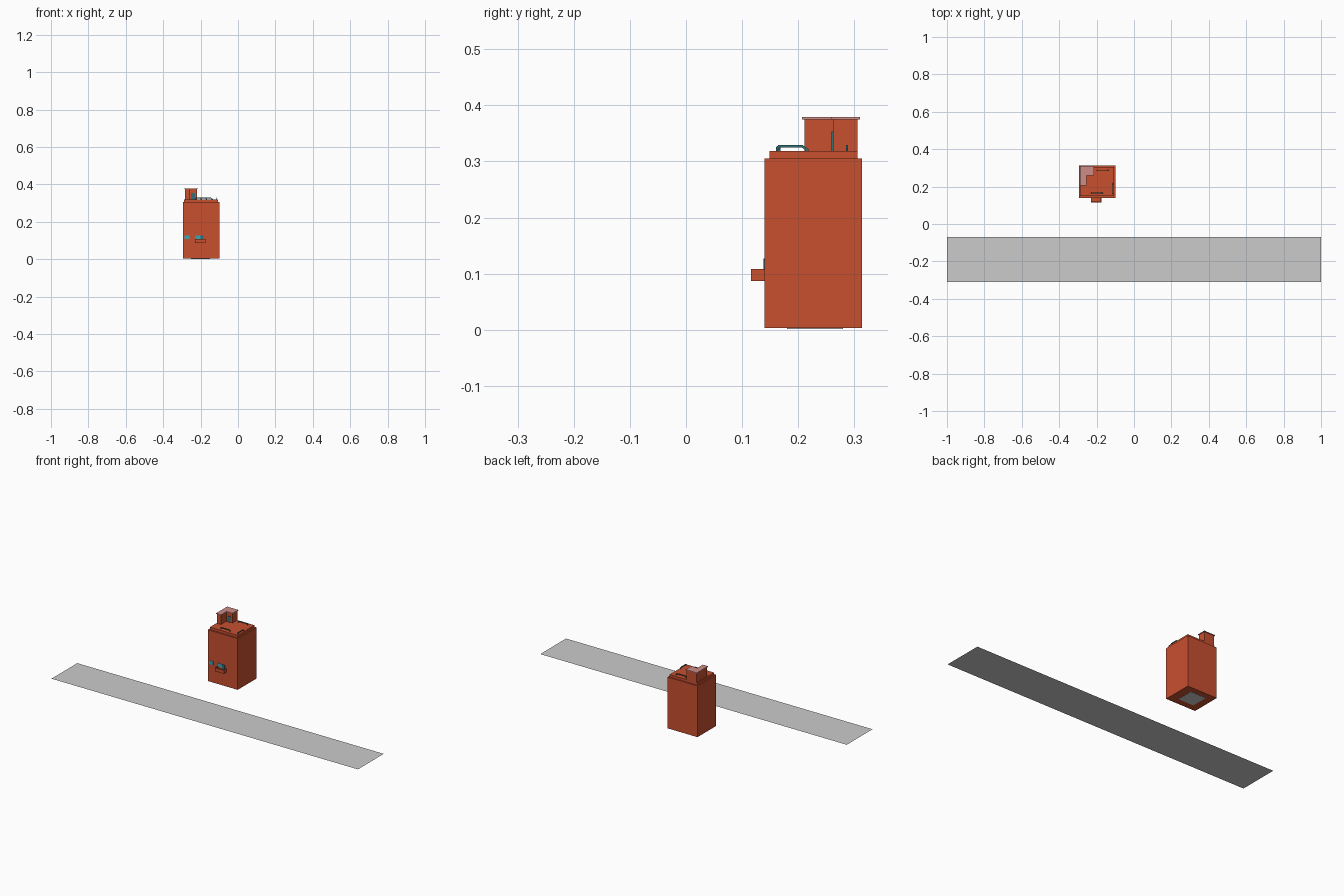
import bpy, bmesh
from mathutils import Vector

if "Cube" in bpy.data.objects:
    bpy.data.objects.remove(bpy.data.objects["Cube"])


def material(name, rgb):
    m = bpy.data.materials.new(name)
    m.diffuse_color = (*rgb, 1)
    m.use_nodes = True
    m.node_tree.nodes["Principled BSDF"].inputs["Base Color"].default_value = m.diffuse_color
    return m


RED = material("brick_red", (0.58, 0.08, 0.03))
PINK = material("pale_pink", (0.62, 0.27, 0.25))
TEAL = material("teal_metal", (0.03, 0.16, 0.18))
GLASS = material("window_blue", (0.04, 0.38, 0.48))


def finish(bm, name, mat=None):
    bmesh.ops.recalc_face_normals(bm, faces=bm.faces)
    me = bpy.data.meshes.new(name)
    bm.to_mesh(me)
    bm.free()
    ob = bpy.data.objects.new(name, me)
    bpy.context.collection.objects.link(ob)
    if mat:
        me.materials.append(mat)
    return ob


def prism(name, pts, z0, z1, mat=None):
    """Extrude an xy outline from z0 to z1."""
    bm = bmesh.new()
    f = bm.faces.new([bm.verts.new((x, y, z0)) for x, y in pts])
    r = bmesh.ops.extrude_face_region(bm, geom=[f])
    for v in r["geom"]:
        if isinstance(v, bmesh.types.BMVert):
            v.co.z = z1
    return finish(bm, name, mat)


def box(name, x0, x1, y0, y1, z0, z1, mat=None):
    return prism(name, [(x0, y0), (x1, y0), (x1, y1), (x0, y1)], z0, z1, mat)


def rail(name, start, along, length):
    """Square-section handrail with bent ends, rising from the roof."""
    start, along = Vector(start), Vector(along)
    side, up = Vector((-along.y, along.x, 0)), Vector((0, 0, 1))
    outer = [(0, 0), (0, .006), (.005, .010), (length - .010, .010), (length, .003), (length, 0)]
    inner = [(.004, 0), (.004, .004), (.007, .006), (length - .012, .006), (length - .005, .001), (length - .005, 0)]
    bm = bmesh.new()
    rings = []
    for (a, b), (c, d) in zip(outer, inner):
        rings.append([bm.verts.new(start + along * s + up * h + side * w)
                      for s, h, w in ((a, b, -.002), (a, b, .002), (c, d, .002), (c, d, -.002))])
    for p, q in zip(rings, rings[1:]):
        for i in range(4):
            j = (i + 1) % 4
            bm.faces.new((p[i], p[j], q[j], q[i]))
    bm.faces.new(rings[0])
    bm.faces.new(rings[-1])
    finish(bm, name, TEAL)


# Flat road strip
bm = bmesh.new()
bm.faces.new([bm.verts.new(p) for p in
              ((-1, -.31, 0), (1, -.31, 0), (1, -.07, 0), (-1, -.07, 0))])
finish(bm, "road")

# Main block and roof step
box("building_body", -.295, -.1, .14, .314, .003, .305, RED)
box("roof_step", -.288, -.107, .149, .306, .305, .319, RED)

# Base patch under the block
box("base_patch", -.25, -.15, .18, .28, .0015, .003)

# L-shaped stair tower with overhanging cap
prism("stair_tower", [(-.284, .211), (-.259, .211), (-.259, .262), (-.219, .262),
                      (-.219, .306), (-.284, .306)], .319, .375, RED)
prism("tower_cap", [(-.288, .207), (-.255, .207), (-.255, .258), (-.215, .258),
                    (-.215, .310), (-.288, .310)], .375, .379, PINK)
box("tower_door", -.25, -.231, .259, .262, .319, .353, TEAL)

# Roof handrails
rail("right_rail", (-.114, .160, .319), (0, 1, 0), .058)
rail("front_rail", (-.23, .166, .319), (1, 0, 0), .065)
rail("back_rail", (-.2, .287, .319), (1, 0, 0), .065)

# Open balcony: floor plus three parapet walls
box("balcony_floor", -.231, -.174, .116, .14, .087, .091, RED)
box("balcony_front", -.231, -.174, .116, .120, .091, .108, RED)
for label, x in (("left", -.231), ("right", -.178)):
    box("balcony_" + label, x, x + .004, .120, .14, .091, .108, RED)

# Balcony door and windows
box("balcony_door", -.2, -.184, .138, .14, .091, .126, TEAL)
for label, x in (("left", -.286), ("balcony", -.228)):
    box(label + "_window", x, x + .027, .138, .14, .107, .127, GLASS)
